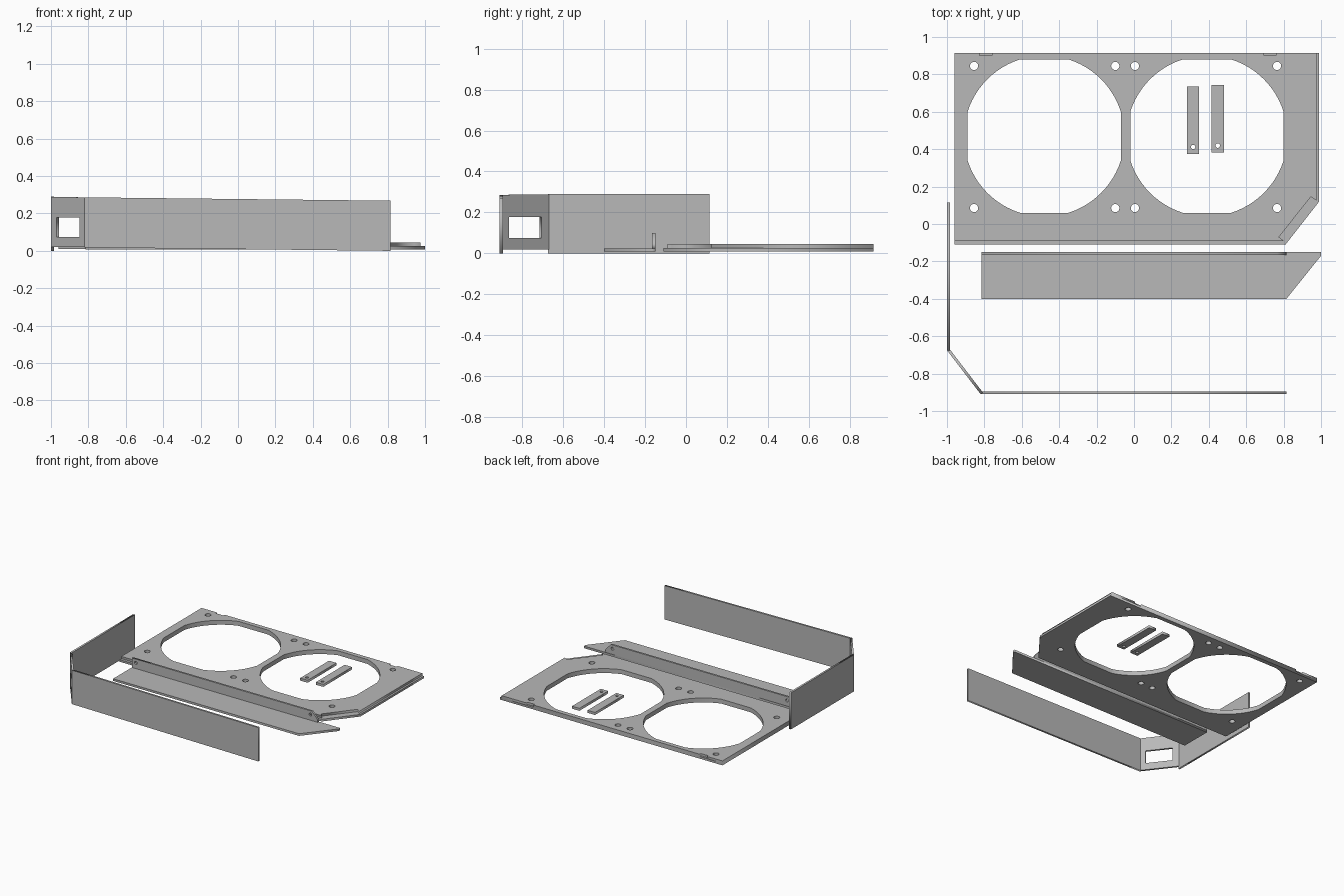
import bpy, math
from mathutils import Matrix, Vector

if "Cube" in bpy.data.objects:
    bpy.data.objects.remove(bpy.data.objects["Cube"])

metal = bpy.data.materials.new("plain grey")
metal.diffuse_color = (0.48, 0.48, 0.48, 1)
metal.use_nodes = True
metal.node_tree.nodes["Principled BSDF"].inputs["Base Color"].default_value = metal.diffuse_color


def slab(name, loops, z0, z1, matrix=Matrix()):
    """Extrude a flat outline (first loop) with holes (other loops)."""
    cu = bpy.data.curves.new(name, 'CURVE')
    cu.dimensions = '2D'
    cu.fill_mode = 'BOTH'
    cu.extrude = (z1 - z0) / 2
    for pts in loops:
        sp = cu.splines.new('POLY')
        sp.points.add(len(pts) - 1)
        for p, (x, y) in zip(sp.points, pts):
            p.co = (x, y, 0, 1)
        sp.use_cyclic_u = True
    ob = bpy.data.objects.new(name, cu)
    bpy.context.collection.objects.link(ob)
    bpy.ops.object.select_all(action='DESELECT')
    ob.select_set(True)
    bpy.context.view_layer.objects.active = ob
    bpy.ops.object.convert(target='MESH')
    ob = bpy.context.object
    ob.data.transform(matrix @ Matrix.Translation((0, 0, (z0 + z1) / 2)))
    ob.data.materials.clear()
    ob.data.materials.append(metal)
    return ob


def circle(x, y, r, n=20):
    return [(x + r * math.cos(2 * math.pi * i / n),
             y + r * math.sin(2 * math.pi * i / n)) for i in range(n)]


def rect(x0, y0, x1, y1):
    return [(x0, y0), (x1, y0), (x1, y1), (x0, y1)]


def fan_opening(cx, cy, r=0.43, half=0.41):
    """Circle with four flat sides."""
    a = math.acos(half / r)
    pts = []
    for q in range(4):
        for i in range(13):
            t = q * math.pi / 2 + a + (math.pi / 2 - 2 * a) * i / 12
            pts.append((cx + r * math.cos(t), cy + r * math.sin(t)))
    return pts


# Fan plate: lower layer forms a ledge around the inset upper layer
holes = [fan_opening(-0.48, 0.47), fan_opening(0.39, 0.47)]
holes += [circle(x, y, 0.022) for x in (-0.855, -0.10, 0.005, 0.765) for y in (0.085, 0.845)]
lower = [(-0.96, -0.11), (0.81, -0.11), (0.99, 0.12), (0.99, 0.915), (-0.96, 0.915)]
upper = [(-0.96, -0.09), (0.80, -0.09), (0.775, -0.07), (0.945, 0.145), (0.975, 0.125),
         (0.975, 0.915)]
for x0, x1 in ((0.695, 0.76), (-0.825, -0.76)):          # rear notches
    upper += [(x1, 0.915), (x1, 0.90), (x0, 0.90), (x0, 0.915)]
upper.append((-0.96, 0.915))
slab("fan_plate_lower", [lower] + holes, 0.01, 0.027)
slab("fan_plate_upper", [upper] + holes, 0.027, 0.045)

# Loose strips with one small hole each
for i, (x, y) in enumerate(((0.283, 0.375), (0.415, 0.382))):
    slab(f"strip_{i + 1}", [rect(x, y, x + 0.065, y + 0.36),
                            circle(x + 0.033, y + 0.037, 0.012, 14)], 0.008, 0.028)

# Angle bracket: base sheet and upright flange
slab("bracket_base", [[(-0.815, -0.40), (0.815, -0.40), (1.0, -0.17), (1.0, -0.15),
                       (-0.815, -0.15)]], 0.008, 0.025)
upright = Matrix(((1, 0, 0, 0), (0, 0, -1, -0.165), (0, 1, 0, 0), (0, 0, 0, 1)))
slab("bracket_flange", [[(-0.815, 0.025), (0.815, 0.025), (0.81, 0.05), (0.765, 0.10),
                         (-0.815, 0.10)],
                        circle(-0.78, 0.07, 0.012, 14), circle(0.75, 0.07, 0.012, 14)],
     -0.015, 0.0, upright)


# Bent wall: side, corner with window, and front
def wall(name, start, end, b0, b1, t0, t1, window=None):
    a, b = Vector((*start, 0)), Vector((*end, 0))
    d, up = (b - a).normalized(), Vector((0, 0, 1))
    m = Matrix.Identity(4)
    for i, v in enumerate((d, up, d.cross(up), a)):
        for r in range(3):
            m[r][i] = v[r]
    n = (b - a).length
    loops = [[(0, b0), (n, b1), (n, t1), (0, t0)]]
    if window:
        loops.append(rect(n * window[0], window[1], n * window[2], window[3]))
    slab(name, loops, -0.015, 0.0, m)


wall("wall_side", (-1, 0.115), (-1, -0.675), 0.0, 0.0, 0.29, 0.29)
wall("wall_corner", (-1, -0.675), (-0.82, -0.91), 0.02, 0.02, 0.288, 0.286,
     (0.17, 0.075, 0.85, 0.178))
wall("wall_front", (-0.82, -0.91), (0.815, -0.91), 0.018, 0.0, 0.286, 0.268)
